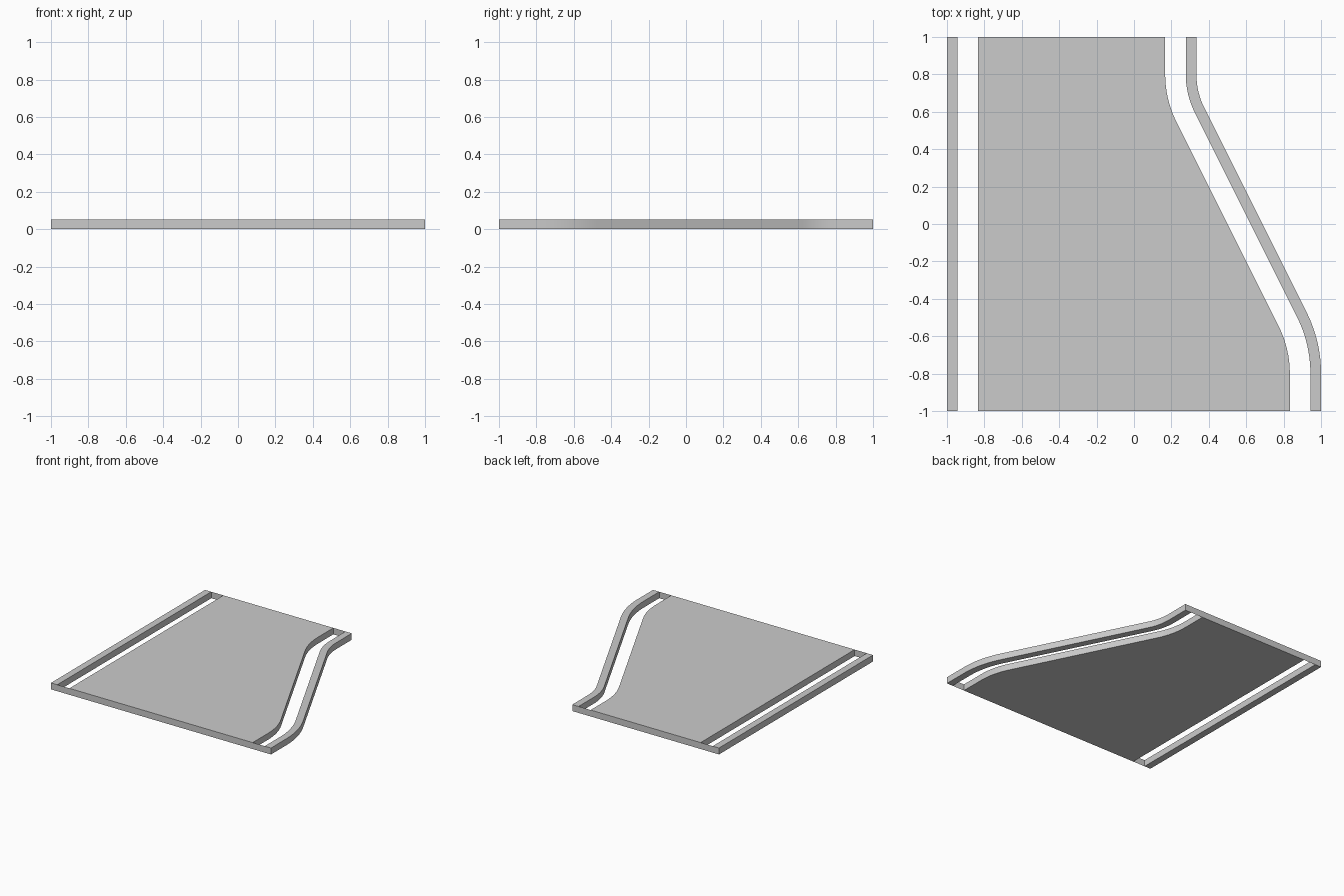
import bpy, bmesh, math

if "Cube" in bpy.data.objects:
    bpy.data.objects.remove(bpy.data.objects["Cube"])

H = 0.053            # slab thickness
R = 0.567            # road edge bend radius
YC = 0.8             # y where the bends begin
BEND = math.atan(0.5)
STEPS = 8
KERB, GAP = 0.057, 0.11
EDGE = KERB + GAP    # outer edge to road edge
ROAD_TOP_X, ROAD_BOTTOM_X = 0.1667, 0.8333


def right_edge(d):
    """S-shaped edge, offset d outward from the road edge, back to front."""
    pts = [(ROAD_TOP_X + d, 1)]
    cx = ROAD_TOP_X + R
    for i in range(STEPS + 1):
        a = BEND * i / STEPS
        pts.append((cx - (R - d) * math.cos(a), YC - (R - d) * math.sin(a)))
    cx = ROAD_BOTTOM_X - R
    for i in range(STEPS + 1):
        a = BEND * (1 - i / STEPS)
        pts.append((cx + (R + d) * math.cos(a), -YC + (R + d) * math.sin(a)))
    pts.append((ROAD_BOTTOM_X + d, -1))
    return pts


def left_edge(x):
    return [(x, 1), (x, -1)]


def finish(name, bm):
    mesh = bpy.data.meshes.new(name)
    bm.to_mesh(mesh)
    bm.free()
    ob = bpy.data.objects.new(name, mesh)
    bpy.context.collection.objects.link(ob)
    return ob


def slab(name, edge_a, edge_b):
    """Solid slab between two edges."""
    bm = bmesh.new()
    face = bm.faces.new([bm.verts.new((x, y, 0)) for x, y in edge_a + edge_b[::-1]])
    ext = bmesh.ops.extrude_face_region(bm, geom=[face], use_keep_orig=True)
    for v in ext["geom"]:
        if isinstance(v, bmesh.types.BMVert):
            v.co.z = H
    bmesh.ops.recalc_face_normals(bm, faces=bm.faces)
    ob = finish(name, bm)
    bpy.ops.object.select_all(action='DESELECT')
    ob.select_set(True)
    bpy.context.view_layer.objects.active = ob
    bpy.ops.object.shade_smooth_by_angle(angle=math.radians(30))


def end_panel(name, x0, x1, y):
    """Thin upright sheet closing the end of a gap."""
    bm = bmesh.new()
    pts = [(x0, y, 0), (x1, y, 0), (x1, y, H), (x0, y, H)]
    if y > 0:
        pts.reverse()
    bm.faces.new([bm.verts.new(p) for p in pts])
    finish(name, bm)


# road surface and the two kerbs
slab("road", left_edge(-1 + EDGE), right_edge(0))
slab("left_kerb", left_edge(-1), left_edge(-1 + KERB))
slab("right_kerb", right_edge(GAP), right_edge(EDGE))

# end sheets joining kerbs to the road
for y, x, end in ((-1, ROAD_BOTTOM_X, "front"), (1, ROAD_TOP_X, "back")):
    end_panel(end + "_left_end_panel", -1 + KERB, -1 + EDGE, y)
    end_panel(end + "_right_end_panel", x, x + GAP, y)
